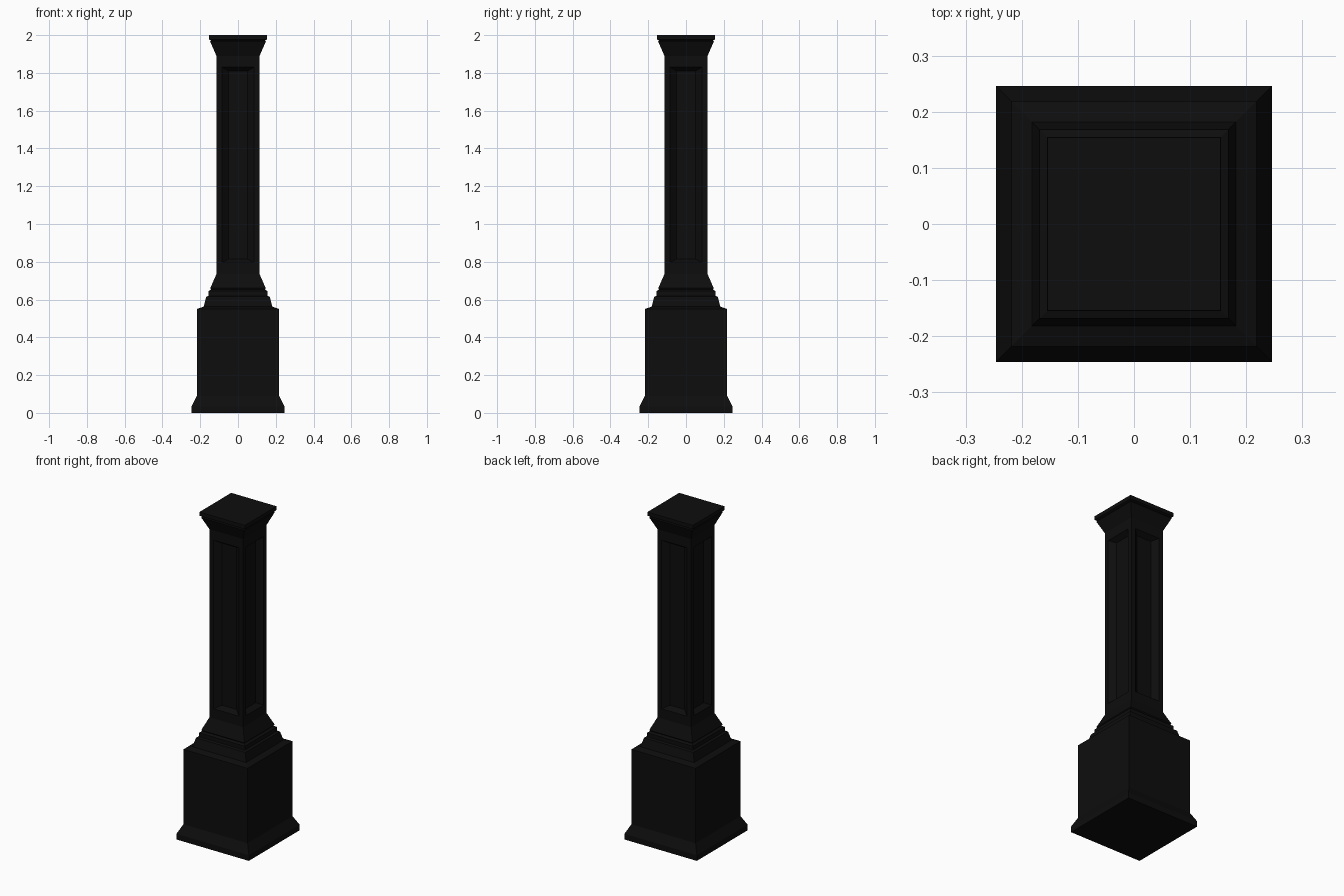
import bpy, bmesh
from mathutils import Vector

cube = bpy.data.objects.get("Cube")
if cube:
    bpy.data.objects.remove(cube, do_unlink=True)

black = bpy.data.materials.new("black_paint")
black.use_nodes = True
colour = (0.004, 0.004, 0.004, 1)
black.diffuse_color = colour
black.node_tree.nodes["Principled BSDF"].inputs["Base Color"].default_value = colour


def square_tier(name, profile):
    """Stack square rings of (half width, height) into a closed solid."""
    bm = bmesh.new()
    rings = [[bm.verts.new((sx * r, sy * r, z))
              for sx, sy in ((-1, -1), (1, -1), (1, 1), (-1, 1))]
             for r, z in profile]
    bm.faces.new(rings[0][::-1])
    bm.faces.new(rings[-1])
    for low, high in zip(rings, rings[1:]):
        for i in range(4):
            j = (i + 1) % 4
            bm.faces.new((low[i], low[j], high[j], high[i]))
    return finish(name, bm)


def finish(name, bm):
    bm.normal_update()
    mesh = bpy.data.meshes.new(name)
    bm.to_mesh(mesh)
    bm.free()
    mesh.materials.append(black)
    obj = bpy.data.objects.new(name, mesh)
    bpy.context.collection.objects.link(obj)
    return obj


# Plinth with flared foot
square_tier("plinth", [(0.246, 0), (0.246, 0.035), (0.218, 0.09),
                       (0.218, 0.55), (0.182, 0.562)])
# Stepped moulding over the plinth
square_tier("stepped_moulding", [(0.182, 0.562), (0.168, 0.615), (0.155, 0.62),
                                 (0.155, 0.645), (0.14, 0.655)])
# Flared collars at both ends of the shaft
square_tier("lower_collar", [(0.14, 0.65), (0.147, 0.66), (0.114, 0.735)])
square_tier("upper_collar", [(0.114, 1.89), (0.147, 1.965), (0.14, 1.975)])
# Flat cap
square_tier("cap", [(0.14, 1.97), (0.154, 1.977), (0.154, 2.0)])

# Shaft with a bevelled recessed panel on each side
HALF, LOW, HIGH = 0.114, 0.735, 1.89
PANEL_HALF, PANEL_LOW, PANEL_HIGH = 0.085, 0.795, 1.83
DEPTH, SLOPE = 0.03, 0.035
bm = bmesh.new()
for out in (Vector((0, -1, 0)), Vector((1, 0, 0)), Vector((0, 1, 0)), Vector((-1, 0, 0))):
    side = Vector((-out.y, out.x, 0))

    def ring(w, low, high, d):
        return [bm.verts.new(side * s * w + out * d + Vector((0, 0, z)))
                for s, z in ((-1, low), (1, low), (1, high), (-1, high))]

    loops = [ring(HALF, LOW, HIGH, HALF),
             ring(PANEL_HALF, PANEL_LOW, PANEL_HIGH, HALF),
             ring(PANEL_HALF - SLOPE, PANEL_LOW + 0.02, PANEL_HIGH - 0.02, HALF - DEPTH)]
    for a, b in zip(loops, loops[1:]):
        for i in range(4):
            j = (i + 1) % 4
            bm.faces.new((a[i], a[j], b[j], b[i]))
    bm.faces.new(loops[-1])
bmesh.ops.remove_doubles(bm, verts=bm.verts, dist=0.0005)
finish("shaft", bm)
